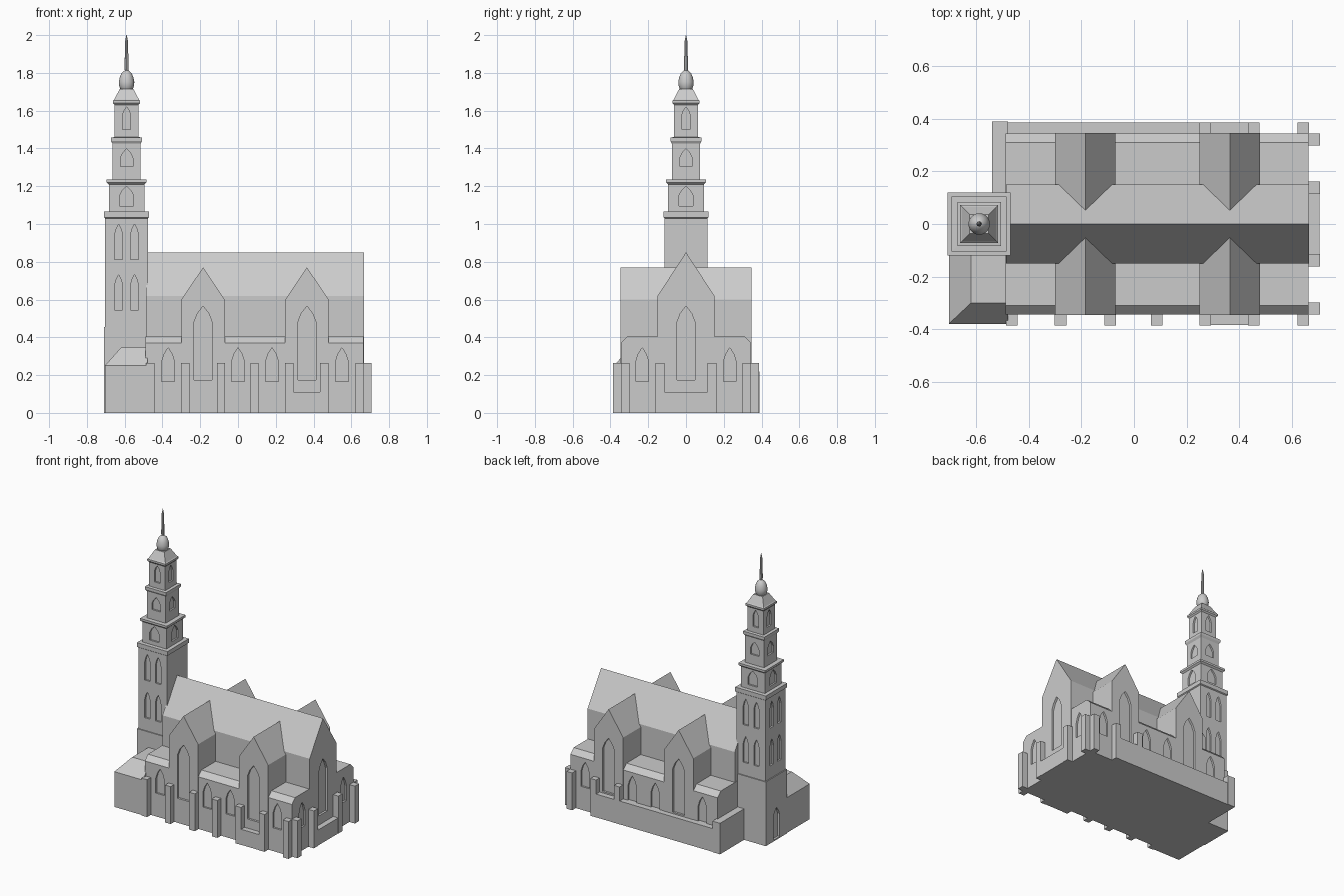
import bpy, bmesh, math

if "Cube" in bpy.data.objects:
    bpy.data.objects.remove(bpy.data.objects["Cube"])

TX = -0.59  # tower axis


def finish(name, bm):
    bmesh.ops.recalc_face_normals(bm, faces=bm.faces)
    me = bpy.data.meshes.new(name)
    bm.to_mesh(me)
    bm.free()
    ob = bpy.data.objects.new(name, me)
    bpy.context.collection.objects.link(ob)
    return ob


def loft(name, rings, bm=None):
    """Skin a stack of equal-length point rings and cap both ends."""
    own = bm is None
    bm = bm or bmesh.new()
    rows = [[bm.verts.new(p) for p in r] for r in rings]
    n = len(rows[0])
    for a, b in zip(rows, rows[1:]):
        for i in range(n):
            bm.faces.new((a[i], a[(i + 1) % n], b[(i + 1) % n], b[i]))
    bm.faces.new(rows[0][::-1])
    bm.faces.new(rows[-1])
    return finish(name, bm) if own else None


def rect(x0, x1, y0, y1, z):
    return [(x0, y0, z), (x1, y0, z), (x1, y1, z), (x0, y1, z)]


def box(name, x0, x1, y0, y1, z1, z0=0):
    return loft(name, [rect(x0, x1, y0, y1, z0), rect(x0, x1, y0, y1, z1)])


def prism(name, axis, pts, a, b, bm=None):
    def at(t):
        return [(t, p, z) if axis == 'x' else (p, t, z) for p, z in pts]
    return loft(name, [at(a), at(b)], bm)


def lathe(name, prof, n):
    return loft(name, [[(TX + r * math.cos(2 * math.pi * i / n),
                         r * math.sin(2 * math.pi * i / n), z) for i in range(n)]
                       for r, z in prof])


def arch(bm, axis, face, sign, c, w, z0, zs, zt, depth=0.015):
    """Pointed-arch cutter sunk into a wall plane."""
    h = zt - zs
    pts = [(c - w, z0), (c + w, z0), (c + w, zs), (c + 0.62 * w, zs + 0.55 * h), (c, zt),
           (c - 0.62 * w, zs + 0.55 * h), (c - w, zs)]
    prism('', axis, pts, face - sign * depth, face + sign * 0.02, bm)


def carve(objs, bm):
    """Cut recesses into the objects, then drop the cutter."""
    cutter = finish('cutter', bm)
    cutter.hide_render = True
    for ob in objs:
        m = ob.modifiers.new('recess', 'BOOLEAN')
        m.operation, m.solver, m.object = 'DIFFERENCE', 'EXACT', cutter
    bpy.context.view_layer.update()
    dg = bpy.context.evaluated_depsgraph_get()
    done = [bpy.data.meshes.new_from_object(ob.evaluated_get(dg)) for ob in objs]
    for ob, me in zip(objs, done):
        ob.modifiers.clear()
        ob.data = me
    bpy.data.objects.remove(cutter)


# church body: aisles, nave with steep roof, cross gables
aisles = prism('aisles', 'x', [(-.345, 0), (.345, 0), (.345, .37), (.31, .405),
                               (-.31, .405), (-.345, .37)], -.49, .665)
nave = prism('nave', 'x', [(-.15, 0), (.15, 0), (.15, .62), (0, .85), (-.15, .62)], -.488, .667)
body = [aisles, nave]
GABLES = (-.185, .365)
for c in GABLES:
    body.append(prism('cross_gable', 'y', [(c - .115, .002), (c + .115, .002), (c + .115, .6),
                                           (c, .77), (c - .115, .6)], -.347, .347))

# church windows
cut = bmesh.new()
for s in (-1, 1):
    for c in (-.37, 0, .18, .55):
        arch(cut, 'y', s * .347, s, c, .034, .165, .27, .345)
    for c in GABLES:
        arch(cut, 'y', s * .347, s, c, .048, .175, .48, .565)
    arch(cut, 'x', .667, 1, s * .232, .034, .165, .27, .345)
arch(cut, 'x', .667, 1, 0, .048, .175, .48, .565)
carve(body, cut)

# buttresses
for c in (-.465, -.28, -.09, .087, .272, .457, .645):
    for s in (-1, 1):
        if s < 0 or c > .2:
            y = sorted((s * .34, s * .387))
            box('buttress', c - .022, c + .022, y[0], y[1], .265)
for c in (-.322, -.138, .138, .322):
    box('end_buttress', .66, .708, c - .023, c + .023, .265)

# low porch sills and rear annex
box('front_sill', .27, .46, -.385, -.34, .11)
box('end_sill', .66, .706, -.14, .14, .11)
box('rear_ledge', -.5, .46, .34, .386, .165)
box('rear_side_room', -.54, -.48, .1, .39, .22)

# corner chapel with hipped roof
loft('corner_chapel', [rect(-.705, -.48, -.38, -.1, 0), rect(-.705, -.48, -.38, -.1, .25),
                       rect(-.62, -.48, -.30, -.1, .345)])

# tower base with door
base = box('tower_base', -.71, -.482, -.12, .12, .455)
cut = bmesh.new()
arch(cut, 'x', -.71, -1, 0, .035, .01, .17, .23)
carve([base], cut)

# stepped tower with cornices
steps = [(.113, .45), (.113, 1.03), (.12, 1.035), (.12, 1.065), (.094, 1.066), (.094, 1.21),
         (.105, 1.22), (.105, 1.235), (.074, 1.236), (.074, 1.425), (.083, 1.44), (.083, 1.458),
         (.063, 1.46), (.063, 1.63), (.072, 1.64), (.072, 1.653), (.066, 1.658), (.036, 1.715)]
tower = loft('tower', [rect(TX - h, TX + h, -h, h, z) for h, z in steps])

# tower windows
cut = bmesh.new()
for axis, off, s in (('x', TX, -1), ('x', TX, 1), ('y', 0, -1), ('y', 0, 1)):
    mid = TX if axis == 'y' else 0
    for half, w, z0, zs, zt in ((.094, .037, 1.095, 1.15, 1.2), (.074, .033, 1.305, 1.35, 1.398),
                                (.063, .022, 1.5, 1.575, 1.62)):
        arch(cut, axis, off + s * half, s, mid, w, z0, zs, zt, .012)
    if (axis, s) != ('x', 1):
        for d in (-.042, .042):
            for z in (.545, .812):
                arch(cut, axis, off + s * .113, s, mid + d, .021, z, z + .13, z + .187, .012)
carve([tower], cut)

# onion finial and spike
bulb = lathe('onion_finial', [(.026, 1.705), (.034, 1.716), (.04, 1.735), (.041, 1.752),
                              (.036, 1.777), (.027, 1.798), (.014, 1.81), (.008, 1.814)], 20)
spike = lathe('spike', [(.008, 1.8), (.011, 1.83), (.009, 1.9), (.008, 1.965), (.001, 2.0)], 8)
for ob in (bulb, spike):
    bpy.ops.object.select_all(action='DESELECT')
    ob.select_set(True)
    bpy.context.view_layer.objects.active = ob
    bpy.ops.object.shade_smooth_by_angle(angle=math.radians(40))
